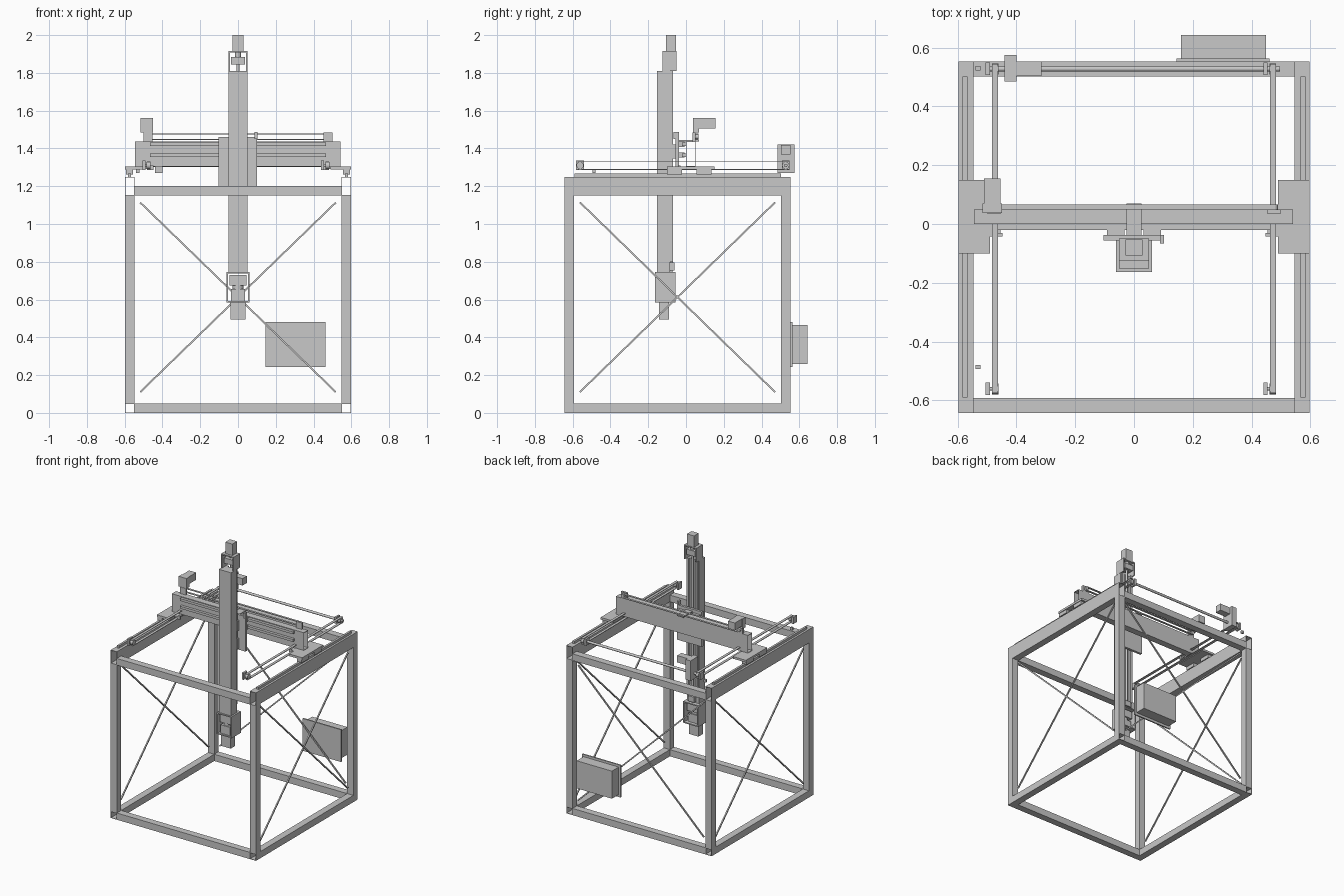
import bpy, bmesh
from math import pi
from mathutils import Matrix, Vector

cube = bpy.data.objects.get("Cube")
if cube:
    bpy.data.objects.remove(cube, do_unlink=True)

grey = bpy.data.materials.new("machine grey")
grey.use_nodes = True
COLOUR = (0.58, 0.58, 0.58, 1)
grey.diffuse_color = COLOUR
grey.node_tree.nodes["Principled BSDF"].inputs["Base Color"].default_value = COLOUR


def finish(name, bm):
    bmesh.ops.recalc_face_normals(bm, faces=bm.faces)
    mesh = bpy.data.meshes.new(name)
    bm.to_mesh(mesh)
    bm.free()
    mesh.materials.append(grey)
    ob = bpy.data.objects.new(name, mesh)
    bpy.context.collection.objects.link(ob)
    return ob


def box(name, x, y, z):
    """Solid block given as (low, high) on each axis."""
    bm = bmesh.new()
    bmesh.ops.create_cube(bm, size=1)
    for v in bm.verts:
        v.co = [(a + b) / 2 + c * (b - a) for c, (a, b) in zip(v.co, (x, y, z))]
    return finish(name, bm)


def tube(name, axis, x, y, z, wall=0.003):
    """Hollow rectangular section, open at both ends along the axis."""
    ext = (x, y, z)
    u, w = [i for i in range(3) if i != axis]
    bm = bmesh.new()

    def loop(end, inset):
        verts = []
        for i, j in ((0, 0), (1, 0), (1, 1), (0, 1)):
            co = [0, 0, 0]
            co[axis] = ext[axis][end]
            co[u] = ext[u][i] + inset * (1 - 2 * i)
            co[w] = ext[w][j] + inset * (1 - 2 * j)
            verts.append(bm.verts.new(co))
        return verts

    o0, o1, i1, i0 = loop(0, 0), loop(1, 0), loop(1, wall), loop(0, wall)
    for a, b in ((o0, o1), (o1, i1), (i1, i0), (i0, o0)):
        for k in range(4):
            n = (k + 1) % 4
            bm.faces.new((a[k], a[n], b[n], b[k]))
    return finish(name, bm)


def rod(name, a, b, r, sides=16):
    """Prism between two points, with a flat side facing outwards."""
    a, b = Vector(a), Vector(b)
    bm = bmesh.new()
    bmesh.ops.create_cone(bm, cap_ends=True, segments=sides, radius1=r, radius2=r,
                          depth=(b - a).length)
    turn = (b - a).to_track_quat('Z', 'Y').to_matrix() @ Matrix.Rotation(pi / sides, 3, 'Z')
    for v in bm.verts:
        v.co = turn @ v.co + (a + b) / 2
    return finish(name, bm)


def span(side, a, b):
    """Mirror an x interval to the given side."""
    return tuple(sorted((side * a, side * b)))


FRONT, BACK = (-0.643, -0.592), (0.502, 0.553)
LENGTH = (FRONT[0], BACK[1])

# Welded tube frame
for s, tag in ((-1, "right"), (1, "left")):
    x = span(s, 0.547, 0.598)
    tube(tag + "_bottom_rail", 1, x, LENGTH, (0, 0.05))
    tube(tag + "_top_rail", 1, x, LENGTH, (1.15, 1.25))
    for y, end in ((FRONT, "front"), (BACK, "back")):
        tube(f"{tag}_{end}_post", 2, x, y, (0.05, 1.15))
    # Side cross braces
    for z0, z1 in ((0.11, 1.115), (1.115, 0.11)):
        rod(tag + "_brace", (s * 0.573, -0.562, z0), (s * 0.573, 0.472, z1), 0.0065, 4)

for y, end in ((FRONT, "front"), (BACK, "back")):
    tube(end + "_bottom_rail", 0, (-0.547, 0.547), y, (0, 0.05))
    tube(end + "_top_rail", 0, (-0.547, 0.547), y, (1.15, 1.2))
for s in (-1, 1):
    rod("back_brace", (-0.518, 0.527, 0.612 - s * 0.502),
        (0.518, 0.527, 0.612 + s * 0.502), 0.0065, 4)

# Control cabinet on the back
box("cabinet_plate", (0.145, 0.462), (0.553, 0.563), (0.242, 0.482))
box("cabinet", (0.16, 0.45), (0.563, 0.643), (0.26, 0.465))

# Long axis: guide rails, carriages, belts and pulleys on both sides
for s, tag, bearing_x in ((-1, "right", 0.498), (1, "left", 0.447)):
    box(tag + "_guide_rail", span(s, 0.567, 0.583), (-0.59, 0.502), (1.25, 1.268))
    box(tag + "_carriage_plate", span(s, 0.49, 0.598), (-0.1, 0.15), (1.288, 1.304))
    for y in (-0.06, 0.095):
        box(tag + "_guide_block", span(s, 0.555, 0.593), (y - 0.04, y + 0.04), (1.262, 1.288))
    for z in (1.289, 1.33):
        box(tag + "_belt", span(s, 0.463, 0.483), (-0.575, 0.545), (z - 0.002, z + 0.002))
    for y in (-0.561, 0.528):
        rod(tag + "_pulley", (s * 0.462, y, 1.31), (s * 0.484, y, 1.31), 0.019)
        rod(tag + "_pulley_axle", (s * bearing_x, y, 1.31), (s * 0.473, y, 1.31), 0.006)
        box(tag + "_bearing", span(s, bearing_x - 0.007, bearing_x + 0.007),
            (y - 0.021, y + 0.021), (1.285, 1.335))
    box(tag + "_belt_clamp", span(s, 0.448, 0.466), (-0.043, -0.03), (1.285, 1.31))
    box(tag + "_clamp_arm", span(s, 0.455, 0.5), (-0.043, 0.0), (1.293, 1.304))
for y in (-0.487, 0.53):
    box("end_switch", (-0.54, -0.522), (y - 0.007, y + 0.007), (1.27, 1.29))

# Drive shaft with gearbox and motor
rod("drive_shaft", (-0.49, 0.528, 1.31), (0.497, 0.528, 1.31), 0.009)
box("drive_gearbox", (-0.44, -0.4), (0.485, 0.575), (1.27, 1.42))
box("drive_motor", (-0.4, -0.315), (0.503, 0.553), (1.367, 1.418))

# Cross beam with its rails and belt
tube("cross_beam", 0, (-0.545, 0.542), (0, 0.05), (1.305, 1.437))
for z in (1.365, 1.422):
    box("beam_rail", (-0.465, 0.465), (-0.02, 0), (z - 0.009, z + 0.009))
    for x in (-0.062, 0.062):
        box("beam_block", (x - 0.03, x + 0.03), (-0.038, -0.008), (z - 0.014, z + 0.014))
for z in (1.448, 1.476):
    box("beam_belt", (-0.47, 0.48), (0.05, 0.066), (z - 0.002, z + 0.002))
for x in (-0.477, 0.477):
    rod("beam_pulley", (x, 0.05, 1.462), (x, 0.066, 1.462), 0.013)
    box("beam_pulley_bracket", (x - 0.024, x + 0.024), (0.035, 0.05), (1.437, 1.485))
box("beam_gearbox", (-0.515, -0.45), (0.038, 0.07), (1.485, 1.56))
box("beam_motor", (-0.511, -0.454), (0.07, 0.155), (1.505, 1.56))

# Cross carriage
box("cross_carriage_plate", (-0.103, 0.1), (-0.056, -0.038), (1.2, 1.46))
box("carriage_arm", (-0.026, 0.026), (-0.04, 0.07), (1.437, 1.445))
box("carriage_clamp", (0.088, 0.102), (-0.066, -0.038), (1.45, 1.487))
for z in (1.25, 1.383):
    for x in (-0.033, 0.033):
        box("column_block", (x - 0.016, x + 0.016), (-0.075, -0.056), (z - 0.037, z + 0.037))

# Vertical column with rails and screw on its back
box("column", (-0.05, 0.05), (-0.154, -0.084), (0.745, 1.81))
for x in (-0.035, 0.035):
    box("column_rail", (x - 0.008, x + 0.008), (-0.084, -0.07), (0.8, 1.81))
rod("lift_screw", (0, -0.078, 0.74), (0, -0.078, 1.85), 0.008)
box("screw_bearing", (-0.025, 0.025), (-0.105, -0.06), (0.755, 0.795))

# Lift motor in an open bracket at the top
for x in (-0.047, 0.047):
    box("lift_bracket_side", (x - 0.004, x + 0.004), (-0.125, -0.05), (1.81, 1.915))
box("lift_bracket_top", (-0.05, 0.05), (-0.125, -0.05), (1.907, 1.915))
box("lift_bearing", (-0.036, 0.036), (-0.115, -0.055), (1.845, 1.885))
rod("lift_coupling", (0, -0.08, 1.88), (0, -0.08, 1.91), 0.016)
box("lift_motor", (-0.029, 0.029), (-0.107, -0.053), (1.915, 2.0))

# Tool head at the bottom, held in an open bracket
for x in (-0.058, 0.058):
    box("head_bracket_side", (x - 0.004, x + 0.004), (-0.163, -0.055), (0.585, 0.745))
box("head_bracket_top", (-0.062, 0.062), (-0.163, -0.055), (0.737, 0.745))
box("head_bracket_base", (-0.062, 0.062), (-0.163, -0.055), (0.585, 0.593))
box("head_bearing", (-0.044, 0.044), (-0.15, -0.075), (0.675, 0.73))
rod("head_coupling", (0, -0.115, 0.65), (0, -0.115, 0.68), 0.03)
box("head_gear", (-0.038, 0.038), (-0.15, -0.08), (0.593, 0.655))
box("head_motor", (-0.04, 0.04), (-0.143, -0.09), (0.495, 0.585))

# Smooth the round parts
bpy.ops.object.select_all(action='DESELECT')
for ob in bpy.data.objects:
    if ob.type == 'MESH' and len(ob.data.vertices) > 16:
        ob.select_set(True)
        bpy.context.view_layer.objects.active = ob
bpy.ops.object.shade_smooth_by_angle()
